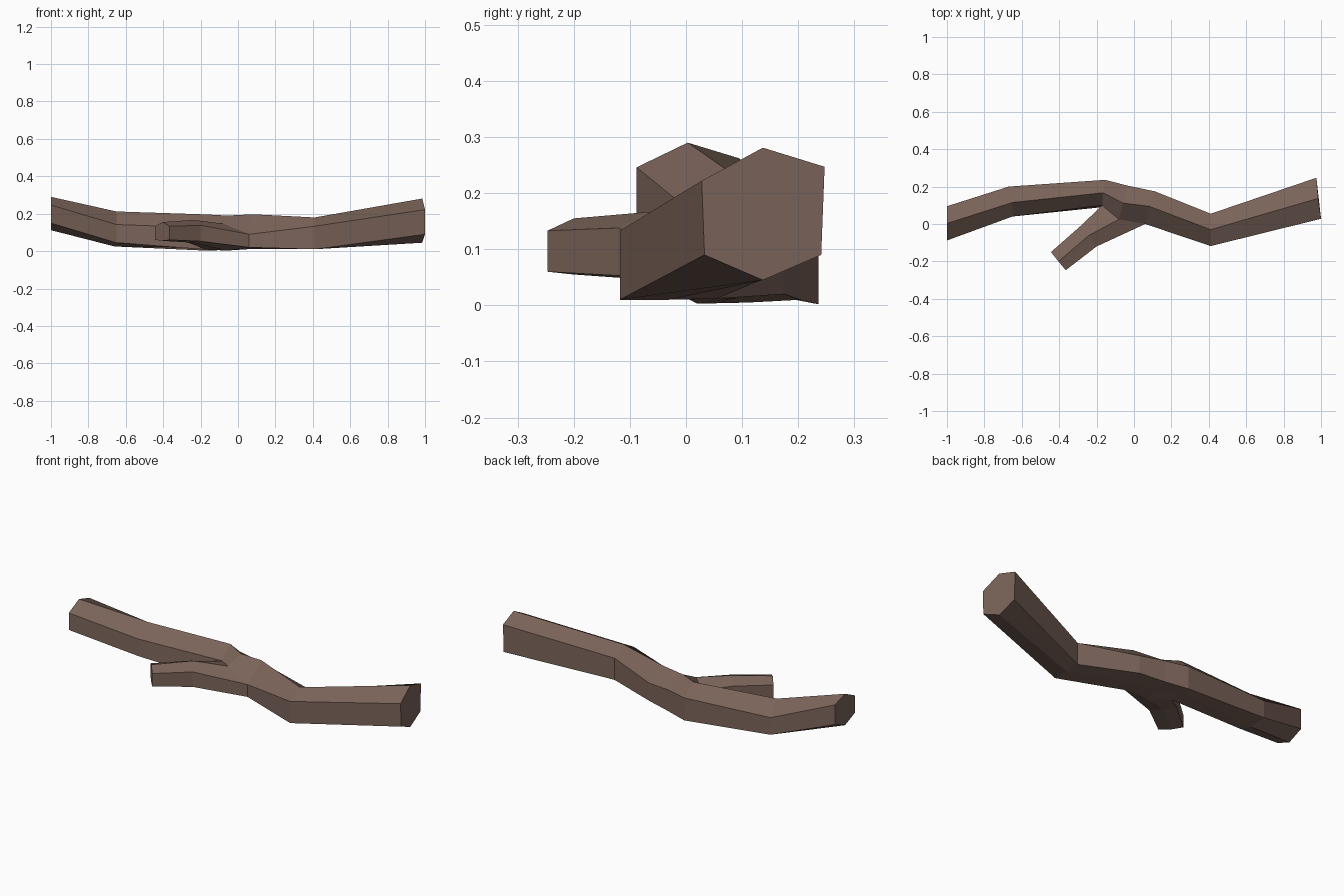
import bpy, bmesh

# Bark colour
bark = bpy.data.materials.new("brown bark")
bark.diffuse_color = (0.2, 0.128, 0.102, 1)

# Six-sided trunk rings: ridge, front upper, front lower, underside, back lower, back upper
TRUNK = [
    [(-1, .003, .29), (-1, -.088, .246), (-1, -.088, .15), (-1, .003, .112), (-1, .095, .15), (-1, .095, .262)],
    [(-.65, .115, .212), (-.65, .04, .142), (-.65, .04, .045), (-.66, .115, .025), (-.67, .2, .045), (-.67, .2, .142)],
    [(-.165, .167, .196), (-.17, .1, .125), (-.17, .09, .008), (-.165, .165, .018), (-.155, .236, .002), (-.155, .236, .13)],
    [(-.06, .112, .19), (-.08, .025, .147), (-.06, .02, .003), (-.05, .11, .005), (-.03, .204, .01), (-.03, .204, .13)],
    [(.08, .095, .197), (.06, 0, .09), (.06, 0, .02), (.08, .09, .012), (.11, .175, .02), (.11, .175, .12)],
    [(.41, -.03, .18), (.41, -.118, .133), (.41, -.118, .01), (.41, -.03, .01), (.41, .055, .012), (.41, .055, .135)],
    [(.985, .137, .281), (1, .028, .222), (1, .033, .09), (.985, .137, .045), (.975, .241, .09), (.975, .247, .247)],
]
# Branch rings, ordered to match the hole left in the trunk front
BRANCH = [
    [(-.285, -.01, .137), (-.24, -.06, .167), (-.2, -.12, .138), (-.2, -.12, .053), (-.24, -.06, .045), (-.285, -.01, .053)],
    [(-.444, -.15, .133), (-.404, -.2, .155), (-.365, -.247, .133), (-.365, -.247, .06), (-.404, -.2, .055), (-.444, -.15, .06)],
]

bm = bmesh.new()


def ring(points):
    return [bm.verts.new(p) for p in points]


def bridge(a, b, skip=()):
    for i in range(6):
        if i not in skip:
            j = (i + 1) % 6
            bm.faces.new((a[i], a[j], b[j], b[i]))


# Trunk, leaving two front faces open where the branch joins
rings = [ring(r) for r in TRUNK]
for k in range(len(rings) - 1):
    bridge(rings[k], rings[k + 1], skip=(1,) if k in (2, 3) else ())
bm.faces.new(rings[0])
bm.faces.new(rings[-1])

# Branch growing from the opening
prev = [rings[2][1], rings[3][1], rings[4][1], rings[4][2], rings[3][2], rings[2][2]]
for pts in BRANCH:
    cur = ring(pts)
    bridge(prev, cur)
    prev = cur
bm.faces.new(prev)

bmesh.ops.recalc_face_normals(bm, faces=bm.faces[:])
mesh = bpy.data.meshes.new("log_with_branch")
bm.to_mesh(mesh)
bm.free()
mesh.materials.append(bark)
bpy.context.collection.objects.link(bpy.data.objects.new("log_with_branch", mesh))
